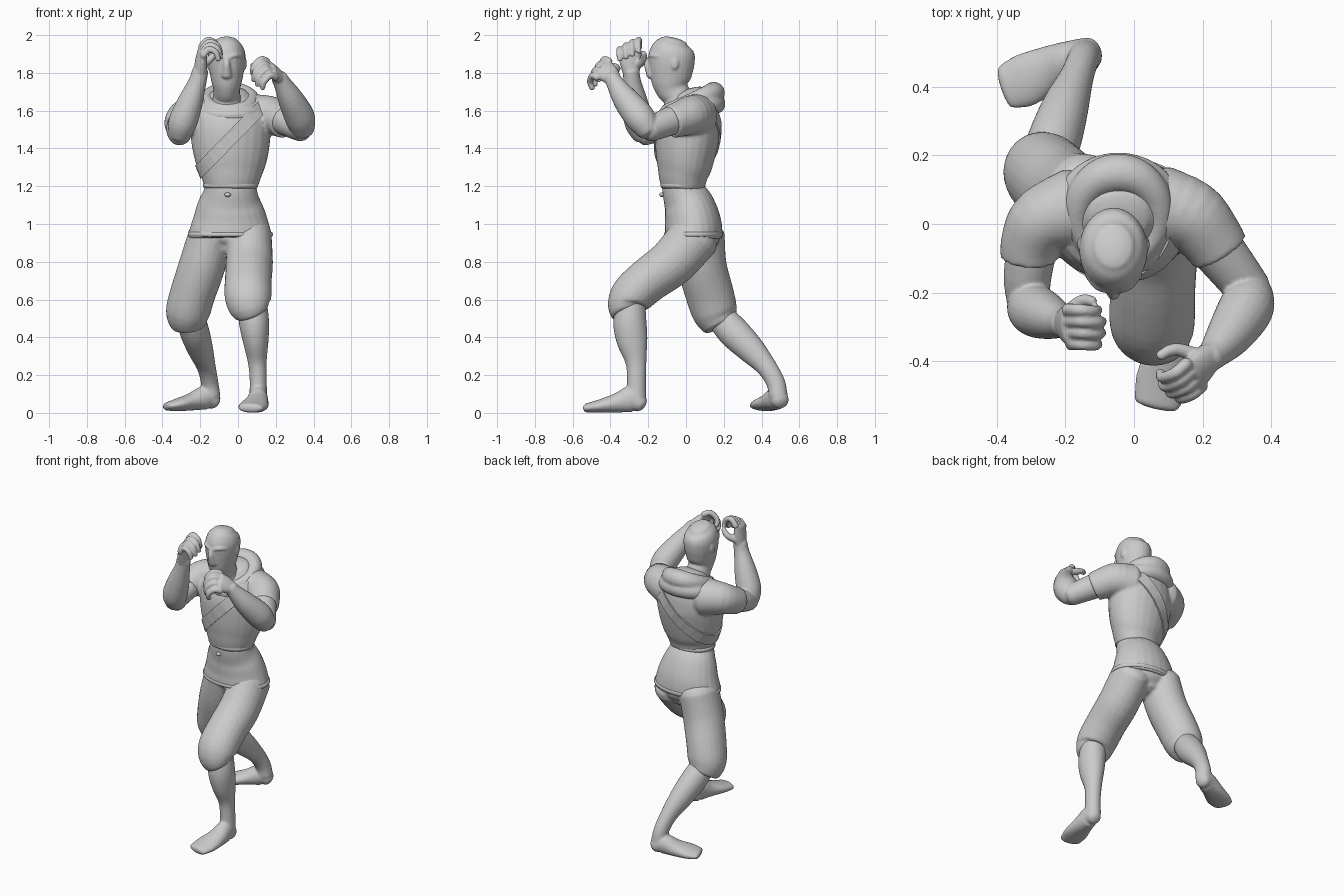
import bpy, bmesh, math
from mathutils import Vector, Matrix
from mathutils.bvhtree import BVHTree

X, Y = Vector((1, 0, 0)), Vector((0, 1, 0))
TURN = Vector((math.cos(.12), math.sin(.12), 0))


def sample(st, sub, closed=False):
    """Catmull-Rom through stations (x, y, z, radius_u, radius_v)."""
    st = [list(s) + [s[3]] if len(s) == 4 else list(s) for s in st]
    n, out = len(st), []
    get = (lambda i: st[i % n]) if closed else (lambda i: st[max(0, min(n - 1, i))])
    for i in range(n if closed else n - 1):
        p = [get(i + k) for k in (-1, 0, 1, 2)]
        for j in range(sub):
            t = j / sub
            out.append([.5 * (2 * b + (c - a) * t + (2 * a - 5 * b + 4 * c - d) * t * t
                              + (3 * b - a - 3 * c + d) * t ** 3) for a, b, c, d in zip(*p)])
    return out if closed else out + [st[-1]]


def loft(bm, st, ref=X, dome=(.6, .6), closed=False, sub=4, seg=24):
    """Sweep an ellipse through the stations, with domed ends."""
    s = sample(st, sub, closed)
    n, rings = len(s), []

    def ring(c, t, ru, rv):
        u = (ref - t * ref.dot(t)).normalized()
        if closed:
            u = Vector((0, 0, 1))
        v = t.cross(u)
        return [bm.verts.new(c + u * ru * math.cos(a) + v * rv * math.sin(a))
                for a in (2 * math.pi * k / seg for k in range(seg))]

    for i, q in enumerate(s):
        a, b = (s[i - 1], s[(i + 1) % n]) if closed else (s[max(0, i - 1)], s[min(n - 1, i + 1)])
        t = (Vector(b[:3]) - Vector(a[:3])).normalized()
        c = Vector(q[:3])
        end = None if closed else {0: (-1, dome[0]), n - 1: (1, dome[1])}.get(i)
        caps = []
        if end and end[1] > 0:
            for ang in (.5, 1.0, 1.4):
                off = t * end[0] * end[1] * min(q[3], q[4]) * math.sin(ang)
                caps.append(ring(c + off, t, q[3] * math.cos(ang), q[4] * math.cos(ang)))
        body = ring(c, t, q[3], q[4])
        rings += caps[::-1] + [body] if i == 0 else [body] + caps
    for i in range(len(rings) if closed else len(rings) - 1):
        a, b = rings[i], rings[(i + 1) % len(rings)]
        for k in range(seg):
            bm.faces.new((a[k], a[(k + 1) % seg], b[(k + 1) % seg], b[k]))
    if not closed:
        bm.faces.new(rings[0][::-1])
        bm.faces.new(rings[-1])


def ball(bm, c, r):
    bmesh.ops.create_uvsphere(bm, u_segments=16, v_segments=10, radius=1,
                              matrix=Matrix.Translation(c) @ Matrix.Diagonal((*r, 1)))


def finish(name, bm, voxel=0, smooth=3):
    """Make the object; overlapping pieces are fused by a voxel remesh."""
    bmesh.ops.recalc_face_normals(bm, faces=bm.faces[:])
    for f in bm.faces:
        f.smooth = True
    me = bpy.data.meshes.new(name)
    bm.to_mesh(me)
    bm.free()
    ob = bpy.data.objects.new(name, me)
    bpy.context.collection.objects.link(ob)
    if voxel:
        m = ob.modifiers.new("fuse", 'REMESH')
        m.mode, m.voxel_size, m.use_smooth_shade = 'VOXEL', voxel, True
        if smooth:
            m = ob.modifiers.new("soften", 'SMOOTH')
            m.factor, m.iterations = .5, smooth
    return ob


# Upper garment with short sleeves
bm = bmesh.new()
loft(bm, [(-.04, -.015, 1.19, .14, .115), (-.037, -.015, 1.25, .16, .13), (-.037, -.008, 1.31, .184, .147),
          (-.038, 0, 1.4, .205, .163), (-.04, .01, 1.5, .215, .172), (-.042, .025, 1.58, .215, .155),
          (-.045, .03, 1.65, .16, .125), (-.045, .02, 1.69, .1, .09)], TURN, (0, .3))
chest = BVHTree.FromBMesh(bm)
loft(bm, [(-.17, .045, 1.57, .12), (-.265, .01, 1.57, .1), (-.3, -.05, 1.545, .088), (-.307, -.1, 1.525, .083)], X, (.6, 0))
loft(bm, [(.08, .05, 1.57, .12), (.165, .025, 1.575, .105), (.22, -.035, 1.555, .094), (.25, -.08, 1.54, .088)], X, (.6, 0))
finish("shirt", bm, .009)

# Skirt of the tunic, waist sash and knot
bm = bmesh.new()
loft(bm, [(-.042, .04, .925, .222, .15), (-.042, .04, .96, .217, .153), (-.042, .035, 1.02, .2, .148),
          (-.043, .015, 1.1, .174, .134), (-.04, -.012, 1.17, .143, .113), (-.04, -.016, 1.22, .136, .107)], X, (0, 0))
finish("tunic_skirt", bm, .009, 1)
for z, rx, ry, r in ((1.205, .138, .11, .009), (.945, .217, .148, .008)):
    bm = bmesh.new()
    cy = -.016 if z > 1 else .04
    loft(bm, [(-.04 + rx * math.sin(a), cy + ry * math.cos(a), z, r * 1.6, r)
              for a in (k * math.pi / 8 for k in range(16))], closed=True, seg=10)
    finish("waist_fold" if z > 1 else "skirt_hem", bm)
bm = bmesh.new()
ball(bm, (-.055, -.128, 1.155), (.017, .014, .012))
finish("sash_knot", bm)

# Diagonal chest strap wrapped on the torso, with two pouches
C, d, nrm = Vector((-.03, .01, 1.46)), Vector((.7, 0, .714)), Vector((-.714, 0, .7))
bm = bmesh.new()
rings = []
for k in range(64):
    a = 2 * math.pi * k / 64
    ray = d * math.cos(a) + Y * math.sin(a)
    e = [chest.ray_cast(C + nrm * w, ray)[0] for w in (-.035, .035)]
    if None not in e:
        rings.append([bm.verts.new(p) for p in (e[0] + ray * .009, e[1] + ray * .009, e[1] - ray * .01, e[0] - ray * .01)])
for i, a in enumerate(rings):
    b = rings[(i + 1) % len(rings)]
    for k in range(4):
        bm.faces.new((a[k], a[(k + 1) % 4], b[(k + 1) % 4], b[k]))
strap = finish("chest_strap", bm)
for f in strap.data.polygons:
    f.use_smooth = False
for px, pz in ((-.035, 1.47), (.052, 1.535)):
    hit, no = chest.ray_cast(Vector((px, -1, pz)), Y)[:2]
    no = no if no.y < 0 else -no
    u = (d - no * d.dot(no)).normalized()
    M = Matrix((u, no.cross(u), no)).transposed().to_4x4()
    M.translation = hit + no * .012
    bm = bmesh.new()
    bmesh.ops.create_cube(bm, size=1, matrix=M @ Matrix.Diagonal((.062, .082, .034, 1)))
    ob = finish("pouch", bm)
    m = ob.modifiers.new("round", 'BEVEL')
    m.width, m.segments = .009, 3

# Hood lying round the neck: thick roll over a flatter drape
bm = bmesh.new()
for rx, ry, z0, tilt, r, dr in ((.118, .125, 1.652, .042, .043, .016), (.15, .135, 1.605, .03, .046, .006)):
    loft(bm, [(-.045 + rx * math.sin(a), .022 + ry * math.cos(a), z0 + tilt * math.cos(a),
               r + dr * math.cos(a), r + dr * math.cos(a)) for a in (k * math.pi / 6 for k in range(12))], closed=True, seg=16)
finish("hood", bm, .009, 2)

# Masked head and neck: height, front, back, half width
bm = bmesh.new()
prof = [(1.58, -.12, .05, .085), (1.67, -.118, .03, .074), (1.71, -.155, .018, .07), (1.75, -.18, .022, .08),
        (1.8, -.192, .034, .09), (1.85, -.198, .045, .098), (1.9, -.196, .047, .099), (1.94, -.175, .034, .086),
        (1.965, -.14, .01, .063)]
loft(bm, [(-.06, (f + b) / 2, z, w, (b - f) / 2) for z, f, b, w in prof], X, (0, .35))
loft(bm, [(-.06, -.19, 1.885, .012), (-.06, -.203, 1.85, .017), (-.06, -.2, 1.83, .02), (-.06, -.18, 1.79, .03)])
for s in (-1, 1):
    loft(bm, [(-.06 + s * .012, -.193, 1.882, .011), (-.06 + s * .045, -.182, 1.893, .012),
              (-.06 + s * .075, -.148, 1.888, .01)], Vector((0, 0, 1)))
    ball(bm, (-.06 + s * .038, -.18, 1.865), (.016, .01, .008))
    ball(bm, (-.06 + s * .096, -.06, 1.85), (.01, .022, .034))
finish("masked_head", bm, .007, 2)

# Loose trousers: pelvis and two legs ending in gathered hems
bm = bmesh.new()
loft(bm, [(-.04, .05, 1.0, .16, .12), (-.045, .055, .92, .18, .125), (-.05, .055, .88, .12, .1)])
loft(bm, [(.06, .05, .94, .118, .135), (.06, -.07, .8, .125, .128), (.055, -.19, .71, .124, .12),
          (.053, -.28, .63, .125, .115), (.06, -.31, .57, .115, .105), (.075, -.303, .53, .092, .092)], X, (.6, .1))
loft(bm, [(-.145, .07, .94, .118, .135), (-.19, .085, .78, .123, .13), (-.24, .125, .63, .12, .128),
          (-.265, .155, .53, .117, .12), (-.26, .185, .465, .095, .095)], X, (.6, .1))
finish("trousers", bm, .009)

# Shins with bare feet
bm = bmesh.new()
loft(bm, [(.075, -.29, .6, .075), (.085, -.297, .48, .08, .088), (.094, -.285, .38, .068, .082),
          (.102, -.265, .27, .05, .056), (.107, -.262, .17, .045, .05), (.107, -.262, .08, .048, .052)])
loft(bm, [(.112, -.24, .045, .042, .044), (.108, -.285, .072, .05, .072), (.1, -.36, .054, .062, .053),
          (.083, -.45, .037, .077, .036), (.066, -.525, .026, .068, .025)])
finish("front_shin_and_foot", bm, .008)
bm = bmesh.new()
loft(bm, [(-.255, .18, .51, .075), (-.23, .25, .43, .078, .085), (-.2, .34, .34, .068, .075),
          (-.168, .425, .245, .05, .055), (-.15, .475, .16, .046, .05), (-.143, .488, .09, .05, .05)])
loft(bm, [(-.125, .5, .063, .046, .044), (-.17, .483, .08, .055, .064), (-.25, .452, .058, .067, .046),
          (-.32, .418, .043, .078, .034), (-.375, .398, .034, .065, .022)], Y)
finish("rear_shin_and_foot", bm, .008)


def arm(name, upper, fore, palm, spread, first, last, curl, thumb):
    """Upper arm, forearm, palm, four curled fingers and thumb."""
    bm = bmesh.new()
    loft(bm, upper)
    loft(bm, fore)
    loft(bm, palm, spread)
    for i in range(4):
        p = first.lerp(last, i / 3)
        k = (.95, 1.05, 1, .85)[i]
        loft(bm, [(*(p + Vector(c) * k), r) for c, r in zip([(0, 0, 0)] + curl, (.019, .018, .0165, .014))], spread, seg=12)
    loft(bm, thumb, spread, seg=12)
    finish(name, bm, .006, 2)


a, b = Vector((-.195, -.25, 1.935)), Vector((-.185, -.35, 1.89))
arm("right_arm",
    [(-.29, -.03, 1.55, .075), (-.31, -.15, 1.505, .07), (-.308, -.23, 1.475, .062)],
    [(-.308, -.225, 1.475, .062), (-.292, -.25, 1.54, .076), (-.255, -.268, 1.64, .068), (-.215, -.285, 1.75, .048), (-.2, -.29, 1.81, .043)],
    [(-.2, -.29, 1.8, .045, .036), (-.195, -.295, 1.86, .057, .032), (-.19, -.3, 1.915, .062, .024)],
    (b - a).normalized(), a, b, [(.035, 0, .04), (.08, -.004, .022), (.095, 0, -.025)],
    [(-.19, -.255, 1.84, .022), (-.15, -.225, 1.87, .02), (-.12, -.225, 1.905, .015)])
a, b = Vector((.155, -.405, 1.86)), Vector((.2, -.47, 1.775))
arm("left_arm",
    [(.2, -.02, 1.57, .082), (.28, -.12, 1.53, .073), (.338, -.195, 1.5, .065)],
    [(.342, -.2, 1.5, .064), (.327, -.245, 1.565, .08), (.28, -.32, 1.66, .068), (.235, -.375, 1.745, .047), (.217, -.39, 1.775, .043)],
    [(.22, -.385, 1.77, .044, .036), (.2, -.41, 1.795, .055, .032), (.175, -.44, 1.82, .06, .025)],
    (b - a).normalized(), a, b, [(-.035, -.03, .012), (-.075, -.045, -.028), (-.082, -.03, -.068)],
    [(.19, -.385, 1.8, .022), (.12, -.365, 1.825, .019), (.075, -.385, 1.84, .015)])
